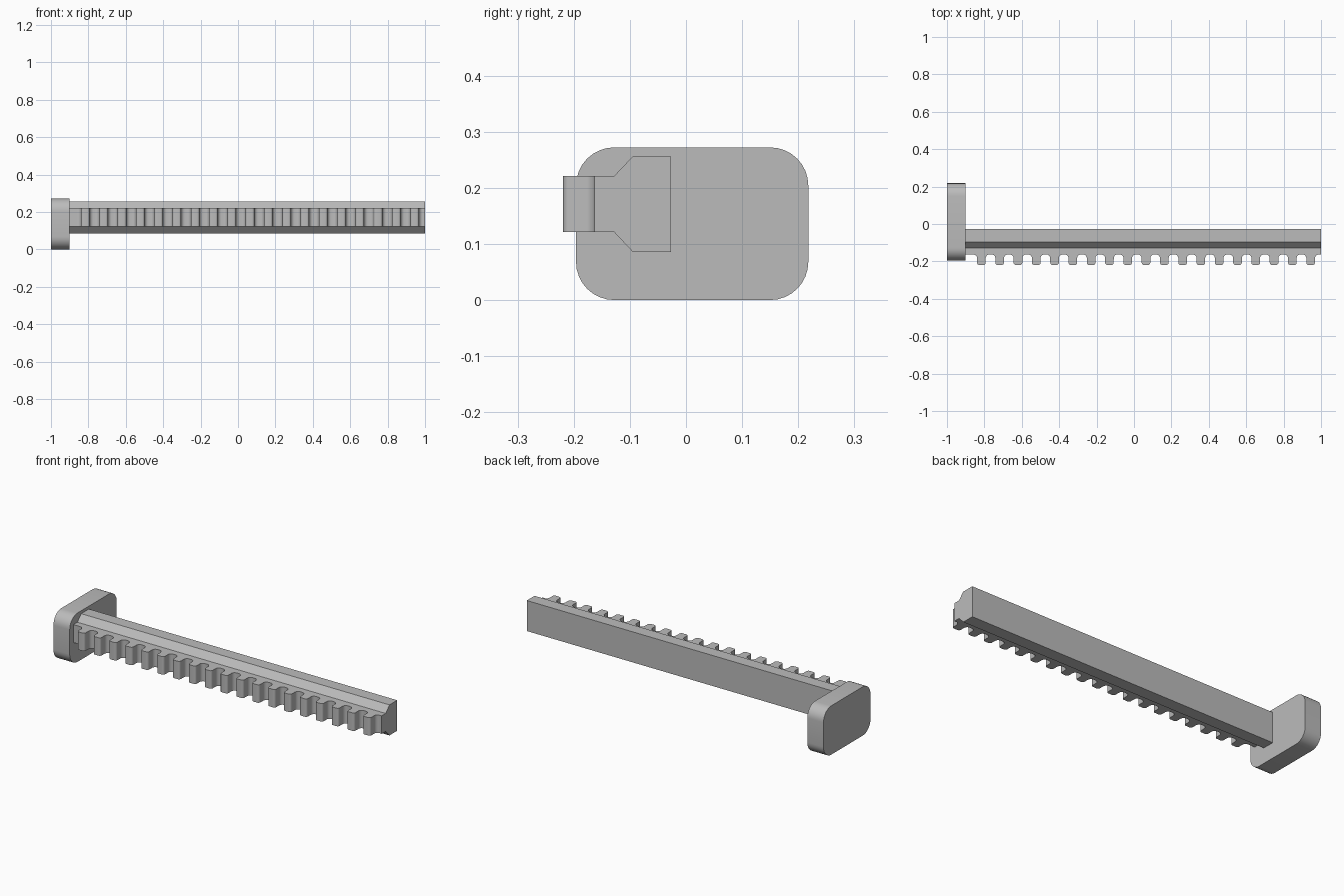
import bpy, bmesh, math
from mathutils import Vector

cube = bpy.data.objects.get("Cube")
if cube:
    bpy.data.objects.remove(cube)

grey = bpy.data.materials.new("plain grey")
grey.use_nodes = True
colour = (0.5, 0.5, 0.5, 1)
grey.diffuse_color = colour
grey.node_tree.nodes["Principled BSDF"].inputs["Base Color"].default_value = colour


def extrude_profile(name, points, direction):
    """Make a solid from a flat outline pushed along a direction."""
    bm = bmesh.new()
    face = bm.faces.new([bm.verts.new(p) for p in points])
    moved = bmesh.ops.extrude_face_region(bm, geom=[face], use_keep_orig=True)
    verts = [e for e in moved["geom"] if isinstance(e, bmesh.types.BMVert)]
    bmesh.ops.translate(bm, verts=verts, vec=Vector(direction))
    bmesh.ops.recalc_face_normals(bm, faces=bm.faces)
    mesh = bpy.data.meshes.new(name)
    bm.to_mesh(mesh)
    bm.free()
    mesh.materials.append(grey)
    obj = bpy.data.objects.new(name, mesh)
    bpy.context.collection.objects.link(obj)
    bpy.ops.object.select_all(action="DESELECT")
    obj.select_set(True)
    bpy.context.view_layer.objects.active = obj
    bpy.ops.object.shade_smooth_by_angle(angle=math.radians(30))
    return obj


def arc(cx, cy, r, start, end, steps=8):
    angles = [math.radians(start + (end - start) * i / steps) for i in range(steps + 1)]
    return [(cx + r * math.cos(a), cy + r * math.sin(a)) for a in angles]


# End plate with rounded corners
r = 0.068
y0, y1, z0, z1 = -0.196, 0.218, 0, 0.272
corners = [(y1 - r, z1 - r), (y0 + r, z1 - r), (y0 + r, z0 + r), (y1 - r, z0 + r)]
outline = [p for i, (y, z) in enumerate(corners) for p in arc(y, z, r, 90 * i, 90 * i + 90)]
extrude_profile("end_plate", [(-1, y, z) for y, z in outline], (0.1, 0, 0))

# Bar with chamfered front edges
upper = [(-0.027, 0.256), (-0.095, 0.256), (-0.128, 0.221)]
middle = 0.171
lower = [(y, 2 * middle - z) for y, z in reversed(upper)]
extrude_profile("bar", [(-0.9, y, z) for y, z in upper + lower], (1.9, 0, 0))

# Toothed strip: rounded tips joined by rounded valleys
pitch, first, count = 0.0978, -0.816, 19
root, tip = -0.163, -0.219
valley_r, tip_r = 0.02, 0.012
half = [(0.049 - x, y) for x, y in arc(0.006, root - valley_r, valley_r, 90, 8, 6)]
half += [(x, y) for x, y in arc(0.011, tip + tip_r, tip_r, 0, -90, 5)]
tooth = [(-x, y) for x, y in half] + list(reversed(half))
rack = [(-0.9, -0.128), (-0.9, root)]
for i in range(count):
    rack += [(first + i * pitch + x, y) for x, y in tooth]
rack += [(1, root), (1, -0.128)]
extrude_profile("toothed_strip", [(x, y, 0.121) for x, y in rack], (0, 0, 0.1))
